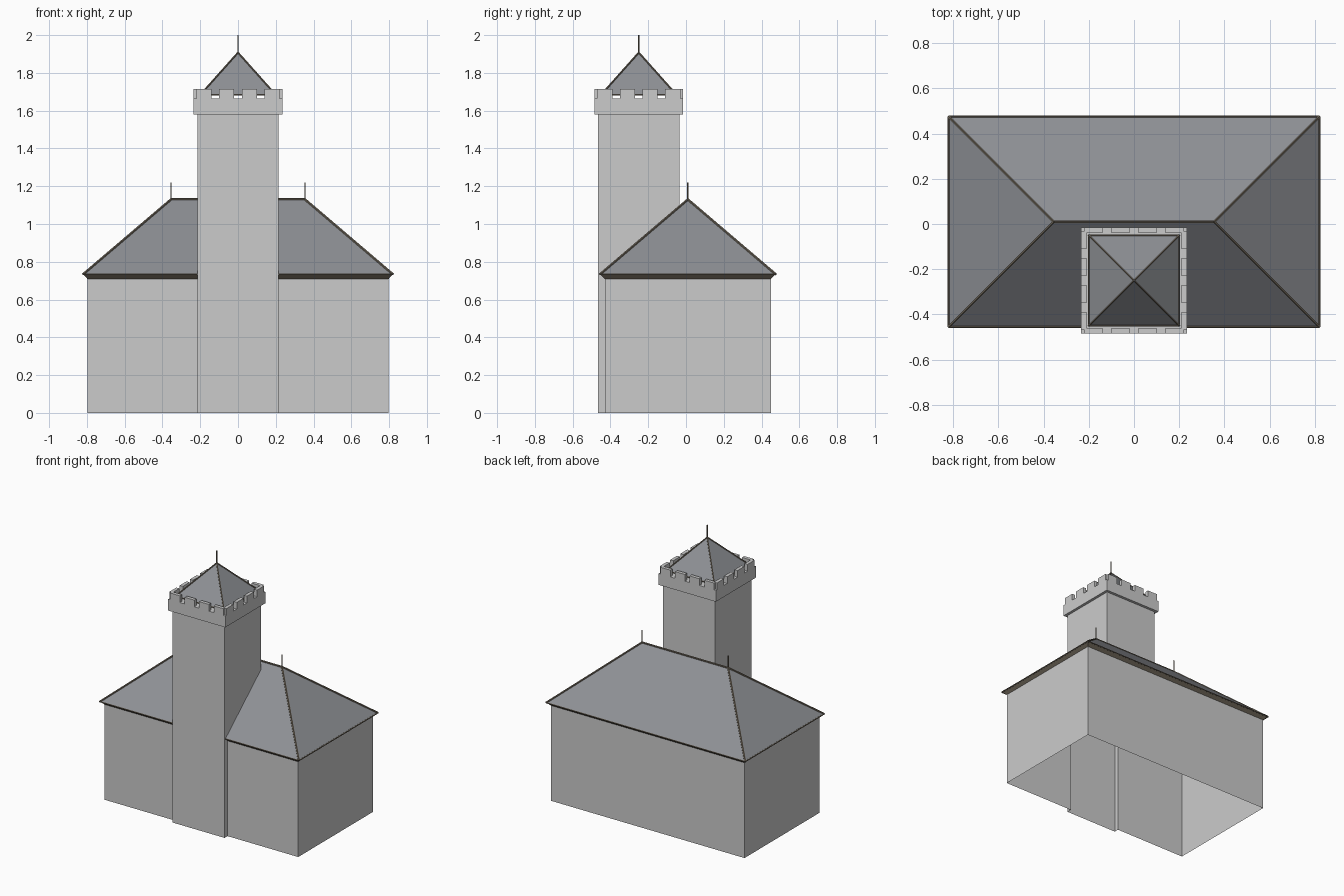
import bpy, bmesh, math
from mathutils import Vector

if "Cube" in bpy.data.objects:
    bpy.data.objects.remove(bpy.data.objects["Cube"])

TY = -0.25          # tower centre in y
RY = 0.01           # main roof centre in y
TW = 0.215          # tower half width


def material(name, rgb):
    m = bpy.data.materials.new(name)
    m.diffuse_color = (*rgb, 1)
    m.use_nodes = True
    m.node_tree.nodes["Principled BSDF"].inputs["Base Color"].default_value = m.diffuse_color
    return m


slate = material("slate", (0.27, 0.28, 0.30))
trim = material("trim", (0.17, 0.145, 0.11))


def mesh_object(name, verts, faces, mat=None):
    me = bpy.data.meshes.new(name)
    me.from_pydata(verts, [], faces)
    bm = bmesh.new()
    bm.from_mesh(me)
    bmesh.ops.recalc_face_normals(bm, faces=bm.faces)
    bm.to_mesh(me)
    bm.free()
    ob = bpy.data.objects.new(name, me)
    bpy.context.collection.objects.link(ob)
    if mat:
        me.materials.append(mat)
    return ob


def box(name, x0, x1, y0, y1, z0, z1):
    v = [(x, y, z) for z in (z0, z1) for x, y in ((x0, y0), (x1, y0), (x1, y1), (x0, y1))]
    f = [(0, 1, 2, 3), (4, 5, 6, 7)] + [(i, (i + 1) % 4, (i + 1) % 4 + 4, i + 4) for i in range(4)]
    return mesh_object(name, v, f)


def rod(name, a, b, r, mat=trim, sides=6):
    a, b = Vector(a), Vector(b)
    bpy.ops.mesh.primitive_cylinder_add(vertices=sides, radius=r, depth=(b - a).length,
                                        location=(a + b) / 2)
    ob = bpy.context.object
    ob.name = name
    ob.rotation_euler = (b - a).to_track_quat('Z', 'Y').to_euler()
    ob.data.materials.append(mat)
    return ob


def rect(hx, hy, cy, z):
    return [(-hx, cy - hy, z), (hx, cy - hy, z), (hx, cy + hy, z), (-hx, cy + hy, z)]


# hall walls: one open-bottomed shell whose outline steps out around the tower
HX, Y0, Y1, WH = 0.797, -0.43, 0.45, 0.73
plan = [(-HX, Y0), (-TW, Y0), (-TW, TY - TW), (TW, TY - TW), (TW, Y0), (HX, Y0), (HX, Y1), (-HX, Y1)]
n = len(plan)
mesh_object("hall_walls", [(x, y, z) for z in (0, WH) for x, y in plan],
            [(i, (i + 1) % n, (i + 1) % n + n, i + n) for i in range(n)])

# hipped main roof
EX, EY, EZ = 0.82, 0.465, 0.734
RX, RZ = 0.355, 1.13
eave = rect(EX, EY, RY, EZ)
ridge = [(-RX, RY, RZ), (RX, RY, RZ)]
mesh_object("main_roof", eave + ridge, [(0, 1, 5, 4), (2, 3, 4, 5), (1, 2, 5), (3, 0, 4)], slate)

# sloping cornice below the eaves
mesh_object("cornice", rect(0.798, 0.441, RY, 0.71) + eave,
            [(i, (i + 1) % 4, (i + 1) % 4 + 4, i + 4) for i in range(4)], trim)

# ridge, hip and eave beads, ridge finials
rod("ridge_bead", *ridge, 0.007)
for i, corner in enumerate(eave):
    rod("hip_bead", corner, ridge[1 if i in (1, 2) else 0], 0.007)
    rod("eave_bead", corner, eave[(i + 1) % 4], 0.005)
for p in ridge:
    rod("ridge_finial", p, (p[0], p[1], 1.22), 0.004)

# upper tower shaft, its foot following the slope of the main roof
def foot(y):
    return EZ + (y - (RY - EY)) * (RZ - EZ) / EY


low = [(x, y, foot(y) - 0.01) for x, y, _ in rect(TW, TW, TY, 0)]
mesh_object("tower_shaft", low + rect(TW, TW, TY, 1.6),
            [(i, (i + 1) % 4, (i + 1) % 4 + 4, i + 4) for i in range(4)])

# parapet block with a ring of merlons; the crenel pattern leaves notched corners
PW, T, PZ, TOP = 0.235, 0.025, 1.665, 1.715
box("parapet", -PW, PW, TY - PW, TY + PW, 1.58, PZ)
for k in range(4):
    c = (k - 1.5) * 0.12
    a, b = c - 0.04, c + 0.04
    for s in (-1, 1):
        lo, hi = sorted((s * PW, s * (PW - T)))
        box("merlon", a, b, TY + lo, TY + hi, PZ, TOP)
        box("merlon", lo, hi, TY + a, TY + b, PZ, TOP)

# tower roof with beads and finial
base = rect(0.2, 0.2, TY, 1.684)
apex = (0, TY, 1.908)
mesh_object("tower_roof", base + [apex],
            [(0, 1, 2, 3)] + [(i, (i + 1) % 4, 4) for i in range(4)], slate)
for i, corner in enumerate(base):
    rod("tower_hip_bead", corner, apex, 0.005)
    rod("tower_eave_bead", corner, base[(i + 1) % 4], 0.005)
rod("tower_finial", apex, (0, TY, 2.0), 0.004)
